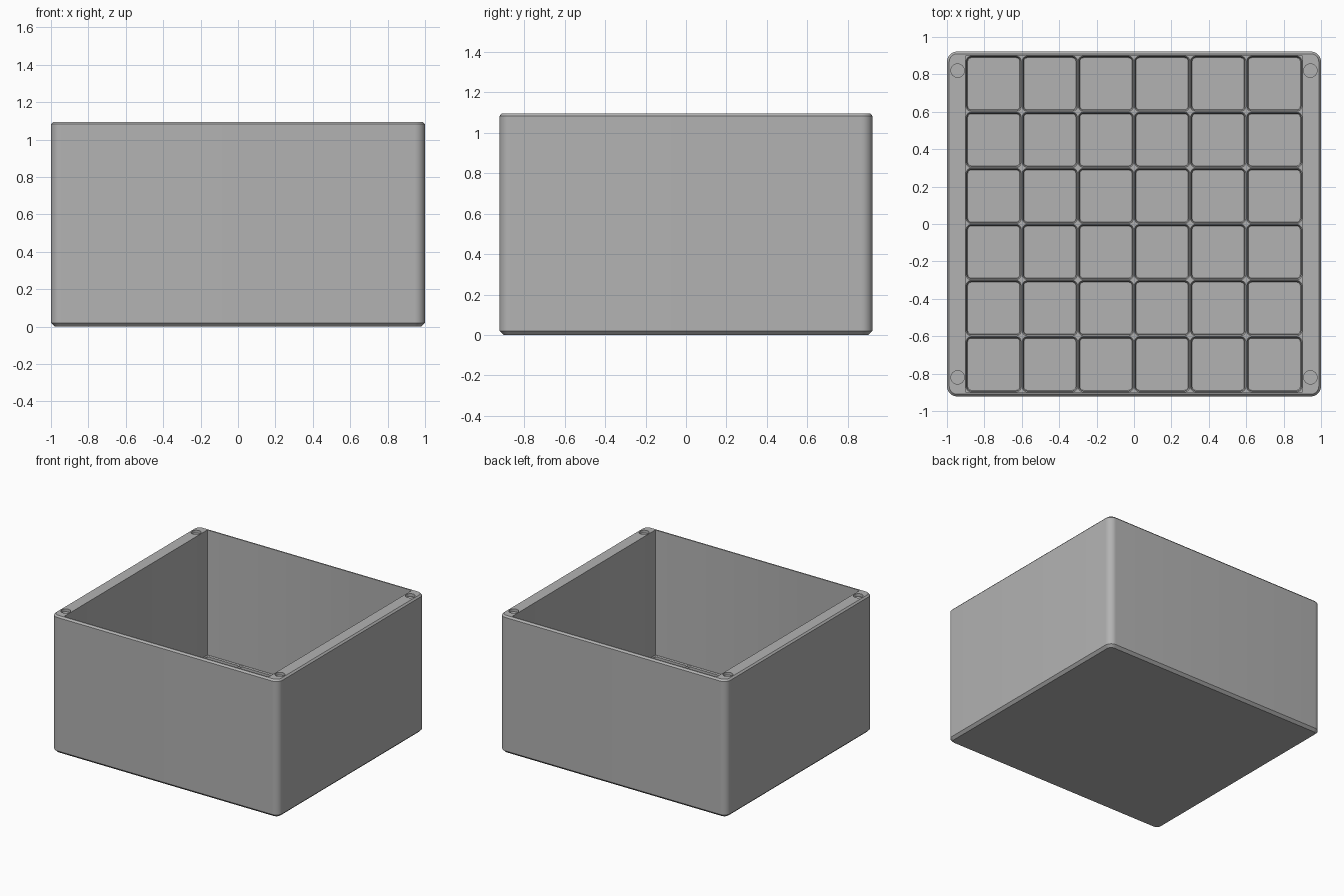
import bpy, bmesh, math

if "Cube" in bpy.data.objects:
    bpy.data.objects.remove(bpy.data.objects["Cube"], do_unlink=True)

HALF_X, HALF_Y, HEIGHT = 1.0, 0.922, 1.095
CAVITY, GRID_TOP, FLOOR = 0.9, 0.1, 0.067
CELLS, PITCH = 6, 0.3

grey = bpy.data.materials.new("plain grey")
grey.use_nodes = True
colour = (0.45, 0.45, 0.45, 1)
grey.diffuse_color = colour
grey.node_tree.nodes["Principled BSDF"].inputs["Base Color"].default_value = colour


def rounded_loop(bm, hx, hy, radius, z, steps, cx=0, cy=0):
    """Rounded rectangle of vertices, counter-clockwise."""
    verts = []
    for quarter, (sx, sy) in enumerate(((1, 1), (-1, 1), (-1, -1), (1, -1))):
        for i in range(steps + 1):
            a = (quarter + i / steps) * math.pi / 2
            verts.append(bm.verts.new((cx + sx * (hx - radius) + radius * math.cos(a),
                                       cy + sy * (hy - radius) + radius * math.sin(a), z)))
    return verts


def loft(bm, sections, steps, cx=0, cy=0):
    """Closed solid through (half x, half y, corner radius, z) sections."""
    loops = [rounded_loop(bm, *s, steps, cx, cy) for s in sections]
    for low, high in zip(loops, loops[1:]):
        n = len(low)
        for i in range(n):
            j = (i + 1) % n
            bm.faces.new((low[i], low[j], high[j], high[i]))
    bm.faces.new(loops[0][::-1])
    bm.faces.new(loops[-1])


def make_object(name, bm):
    mesh = bpy.data.meshes.new(name)
    bm.to_mesh(mesh)
    bm.free()
    mesh.materials.append(grey)
    obj = bpy.data.objects.new(name, mesh)
    bpy.context.collection.objects.link(obj)
    return obj


def cut(body, cutter):
    mod = body.modifiers.new("cut", 'BOOLEAN')
    mod.operation, mod.solver, mod.object = 'DIFFERENCE', 'EXACT', cutter
    bpy.context.view_layer.objects.active = body
    bpy.ops.object.modifier_apply(modifier=mod.name)
    bpy.data.objects.remove(cutter, do_unlink=True)


# Outer shell with chamfered base and rim
bm = bmesh.new()
profile = [(0.02, 0), (0, 0.02), (0, HEIGHT - 0.013), (0.012, HEIGHT)]
loft(bm, [(HALF_X - d, HALF_Y - d, 0.055 - d, z) for d, z in profile], 10)
box = make_object("storage_box", bm)

# Open cavity
bm = bmesh.new()
loft(bm, [(CAVITY, CAVITY, 0.004, z) for z in (GRID_TOP, HEIGHT + 0.1)], 2)
cut(box, make_object("cavity_cutter", bm))

# Grid of tapered sockets in the floor
bm = bmesh.new()
socket = [(0.139, 0.019, FLOOR), (0.142, 0.022, FLOOR + 0.005),
          (0.142, 0.022, FLOOR + 0.025), (0.148, 0.028, GRID_TOP),
          (0.148, 0.028, GRID_TOP + 0.02)]
for i in range(CELLS):
    for j in range(CELLS):
        x, y = ((k - (CELLS - 1) / 2) * PITCH for k in (i, j))
        loft(bm, [(h, h, r, z) for h, r, z in socket], 5, x, y)
cut(box, make_object("socket_cutter", bm))

# Round magnet pockets at the rim corners
bm = bmesh.new()
for sx in (-1, 1):
    for sy in (-1, 1):
        loft(bm, [(0.036, 0.036, 0.0359, z) for z in (HEIGHT - 0.022, HEIGHT + 0.05)],
             8, sx * 0.943, sy * 0.82)
cut(box, make_object("pocket_cutter", bm))

# Smooth rounded corners, crisp edges
bpy.ops.object.select_all(action='DESELECT')
box.select_set(True)
bpy.context.view_layer.objects.active = box
bpy.ops.object.shade_smooth_by_angle(angle=math.radians(30))
